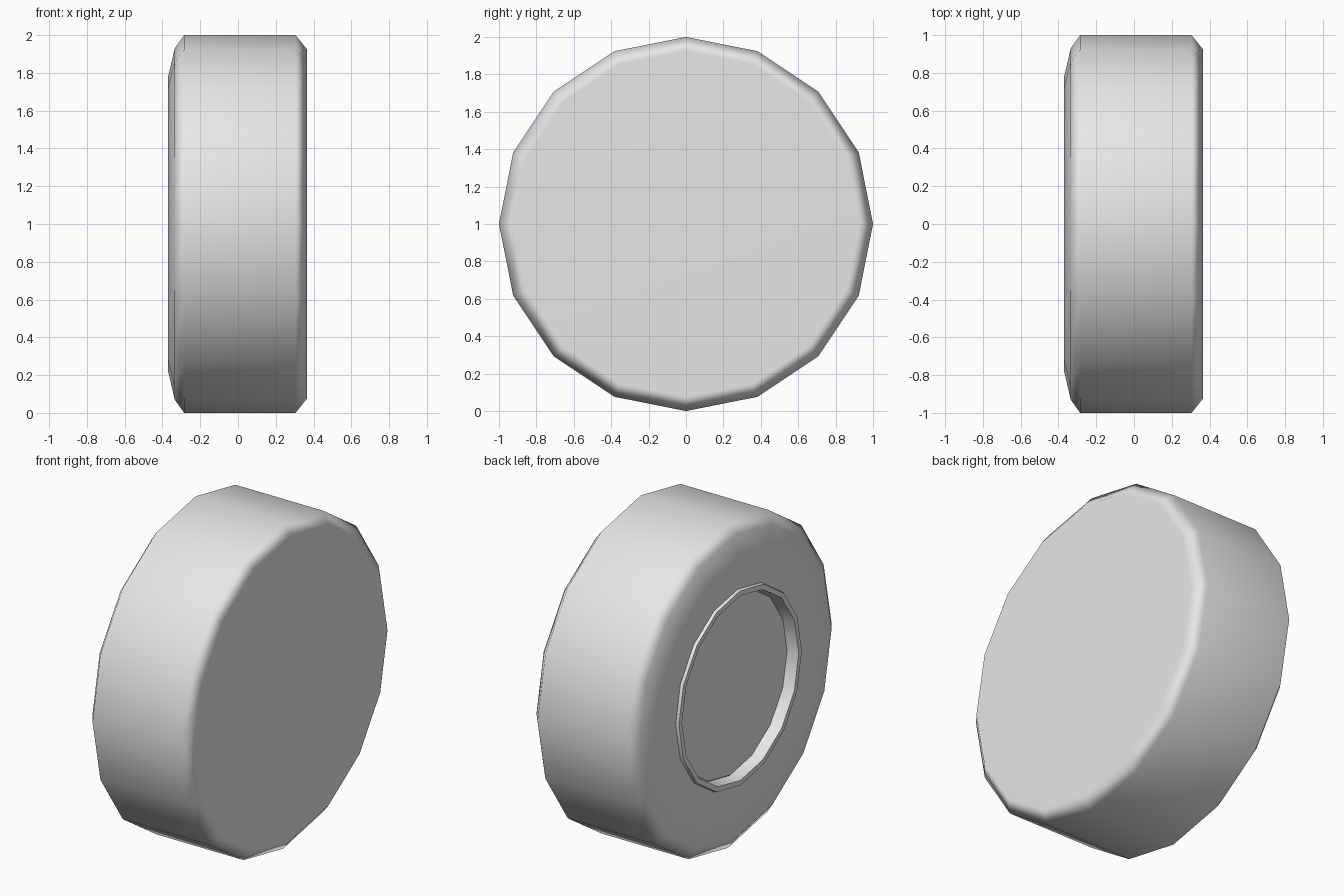
import bpy
import bmesh
from math import cos, sin, tau, radians

SIDES = 16

if "Cube" in bpy.data.objects:
    bpy.data.objects.remove(bpy.data.objects["Cube"], do_unlink=True)

grey = bpy.data.materials.new("light grey")
grey.use_nodes = True
color = (0.8, 0.8, 0.8, 1)
grey.diffuse_color = color
grey.node_tree.nodes["Principled BSDF"].inputs["Base Color"].default_value = color


def lathe(name, profile):
    """Turn a profile of (x, radius) points about the axle and cap both ends."""
    bm = bmesh.new()
    rings = [[bm.verts.new((x, r * cos(tau * i / SIDES), 1 + r * sin(tau * i / SIDES)))
              for i in range(SIDES)] for x, r in profile]
    for a, b in zip(rings, rings[1:]):
        for i in range(SIDES):
            j = (i + 1) % SIDES
            bm.faces.new((a[i], a[j], b[j], b[i]))
    bm.faces.new(rings[0])
    bm.faces.new(rings[-1])
    bmesh.ops.recalc_face_normals(bm, faces=bm.faces)
    mesh = bpy.data.meshes.new(name)
    bm.to_mesh(mesh)
    bm.free()
    mesh.materials.append(grey)
    obj = bpy.data.objects.new(name, mesh)
    bpy.context.collection.objects.link(obj)

    # Soft bevels between flat faces
    bpy.ops.object.select_all(action="DESELECT")
    obj.select_set(True)
    bpy.context.view_layer.objects.active = obj
    bpy.ops.object.shade_smooth_by_angle(angle=radians(55))
    weighted = obj.modifiers.new("weighted normals", "WEIGHTED_NORMAL")
    weighted.keep_sharp = True
    return obj


# Tire: flat closed side, bevel, tread, rounded sidewall, raised lip, recess
lathe("tire", [
    (0.365, 0.925), (0.305, 1.0),
    (-0.285, 1.0), (-0.335, 0.93), (-0.37, 0.78),
    (-0.35, 0.6), (-0.368, 0.595), (-0.368, 0.565), (-0.295, 0.555),
])

# Hub: shallow plate on the floor of the recess
lathe("hub_plate", [(-0.28, 0.55), (-0.3, 0.55), (-0.31, 0.42)])
